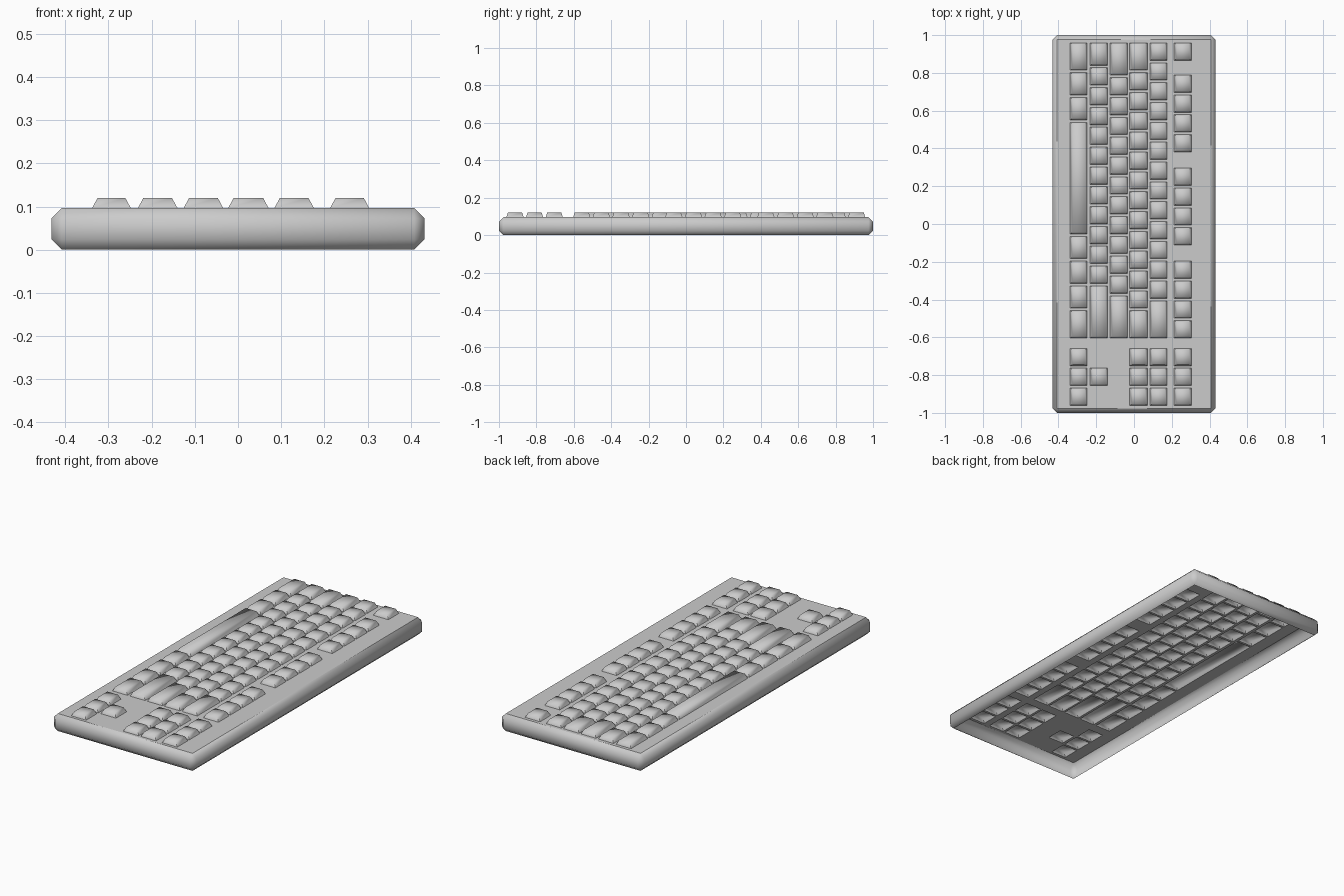
import bpy, bmesh, math

if "Cube" in bpy.data.objects:
    bpy.data.objects.remove(bpy.data.objects["Cube"])

U, GAP = 0.105, 0.013           # key pitch and gap between keys
Y0 = 0.965                      # where the first key column starts
HX, HY, TOP = 0.432, 1.0, 0.096
CH = 0.024                      # case edge chamfer
KEY_TOP = 0.12


def finish(bm, name, angle):
    bmesh.ops.recalc_face_normals(bm, faces=bm.faces)
    mesh = bpy.data.meshes.new(name)
    bm.to_mesh(mesh)
    bm.free()
    ob = bpy.data.objects.new(name, mesh)
    bpy.context.collection.objects.link(ob)
    bpy.ops.object.select_all(action='DESELECT')
    ob.select_set(True)
    bpy.context.view_layer.objects.active = ob
    bpy.ops.object.shade_smooth_by_angle(angle=math.radians(angle))
    return ob


def quad(bm, x0, x1, y0, y1, z):
    vs = [bm.verts.new(p) for p in ((x0, y0, z), (x1, y0, z), (x1, y1, z), (x0, y1, z))]
    bm.faces.new(vs)
    return vs


def run(start, widths):
    """Turn a list of key widths into (start, width) cells."""
    cells = []
    for w in widths:
        cells.append((start, w))
        start += w
    return cells


# Key rows: name, x range, cells along y in key units
nav = run(15.4, [1] * 3)
rows = [
    ("bottom_row_keys", -0.338, -0.248,
     run(0, [1.5, 1.25, 1.25, 5.75, 1.25, 1.25, 1.25, 1.5]) + nav),
    ("shift_row_keys", -0.232, -0.140, run(0, [1.25] + [1] * 11 + [2.75]) + nav[1:2]),
    ("home_row_keys", -0.126, -0.034, run(0, [1.75] + [1] * 11 + [2.25])),
    ("upper_row_keys", -0.023, 0.071, run(0, [1.5] + [1] * 12 + [1.5]) + nav),
    ("number_row_keys", 0.084, 0.176, run(0, [1] * 13 + [2]) + nav),
    ("function_row_keys", 0.213, 0.304,
     run(0, [1]) + run(1.62, [1] * 4) + run(6.31, [1] * 4) + run(11, [1] * 4) + nav),
]


def span(cell):
    s, w = cell
    return Y0 - (s + w) * U + GAP / 2, Y0 - s * U - GAP / 2


# Case: chamfered box, open underneath
bm = bmesh.new()
bmesh.ops.create_cube(bm, size=1)
for v in bm.verts:
    v.co = (v.co.x * 2 * HX, v.co.y * 2 * HY, (v.co.z + 0.5) * TOP)
bmesh.ops.bevel(bm, geom=bm.edges[:], offset=CH, segments=1, affect='EDGES', profile=0.5)
bm.normal_update()
bmesh.ops.delete(bm, geom=[f for f in bm.faces if abs(f.normal.z) > 0.95], context='FACES')
finish(bm, "case_shell", 60)

# Top plate: strips that leave an opening under every keycap
bm = bmesh.new()
ex, ey = HX - CH, HY - CH
x_prev = -ex
for _, x0, x1, cells in rows:
    quad(bm, x_prev, x0, -ey, ey, TOP)
    y_prev = ey
    for cell in cells:
        lo, hi = span(cell)
        quad(bm, x0, x1, hi, y_prev, TOP)
        y_prev = lo
    quad(bm, x0, x1, -ey, y_prev, TOP)
    x_prev = x1
quad(bm, x_prev, ex, -ey, ey, TOP)
finish(bm, "top_plate", 30)

# Keycaps: tapered hollow caps, one object per row
for name, x0, x1, cells in rows:
    bm = bmesh.new()
    for cell in cells:
        lo, hi = span(cell)
        top = quad(bm, x0 + 0.013, x1 - 0.013, lo + 0.008, hi - 0.008, KEY_TOP)
        base = [bm.verts.new(p) for p in
                ((x0, lo, TOP), (x1, lo, TOP), (x1, hi, TOP), (x0, hi, TOP))]
        for i in range(4):
            j = (i + 1) % 4
            bm.faces.new((base[i], base[j], top[j], top[i]))
    finish(bm, name, 80)
